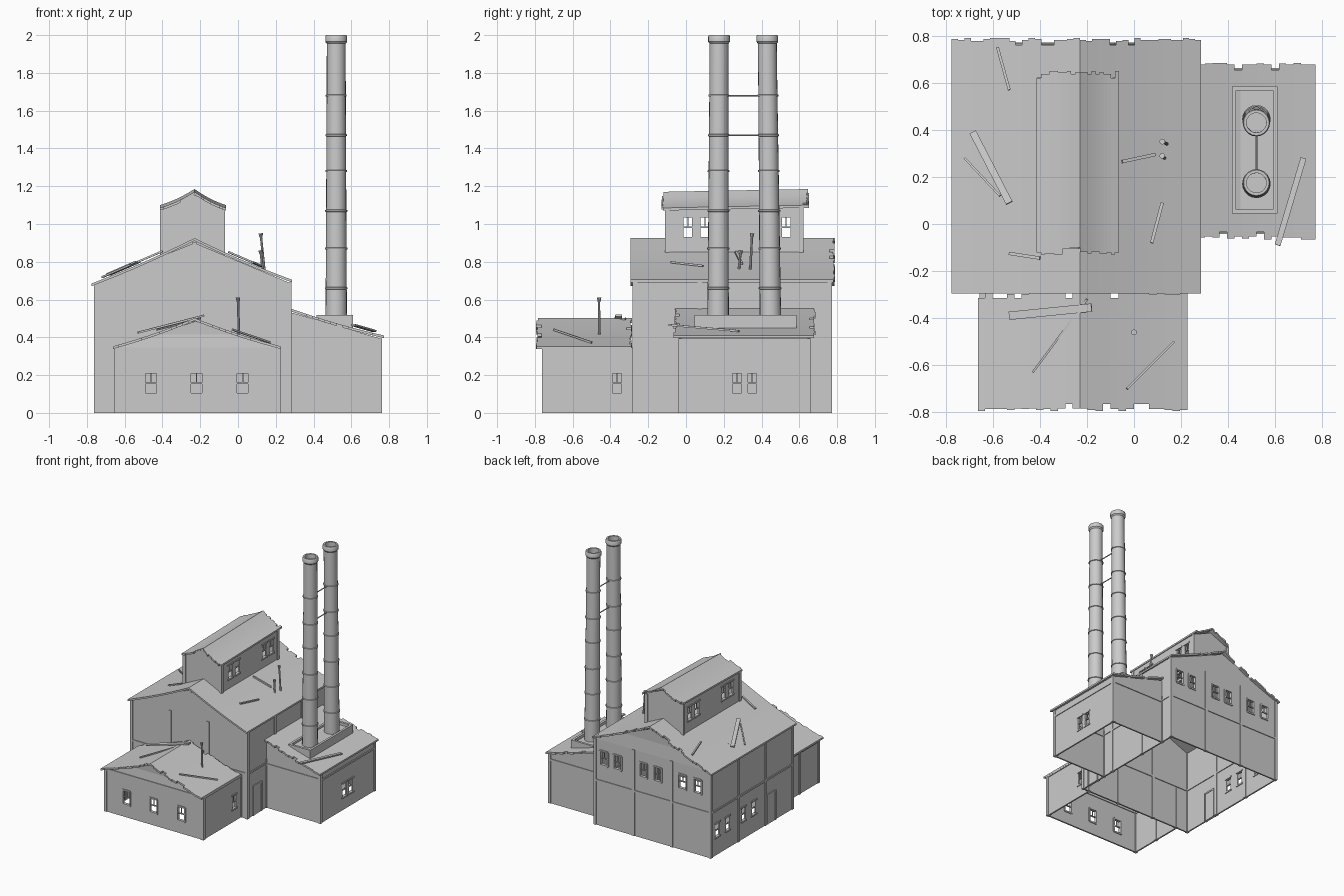
import bpy, bmesh, math, random
from mathutils import Vector

random.seed(4)
cube = bpy.data.objects.get("Cube")
if cube:
    bpy.data.objects.remove(cube, do_unlink=True)

grey = bpy.data.materials.new("plain grey")
grey.use_nodes = True
grey.diffuse_color = (0.6, 0.6, 0.6, 1)
grey.node_tree.nodes["Principled BSDF"].inputs["Base Color"].default_value = grey.diffuse_color


def finish(name, bm, recalc=True):
    if recalc:
        bmesh.ops.recalc_face_normals(bm, faces=bm.faces)
    mesh = bpy.data.meshes.new(name)
    bm.to_mesh(mesh)
    bm.free()
    mesh.materials.append(grey)
    obj = bpy.data.objects.new(name, mesh)
    bpy.context.collection.objects.link(obj)
    return obj


def box(name, low, high):
    low, high = Vector(low), Vector(high)
    bm = bmesh.new()
    bmesh.ops.create_cube(bm, size=1)
    for v in bm.verts:
        v.co = (low + high) / 2 + v.co * (high - low)
    return finish(name, bm)


def beam(name, start, end, width, depth, sides=0):
    """Square timber, or a round rod when sides is given."""
    start, end = Vector(start), Vector(end)
    axis = end - start
    bm = bmesh.new()
    if sides:
        bmesh.ops.create_cone(bm, cap_ends=True, segments=sides, radius1=width / 2,
                              radius2=depth / 2, depth=axis.length)
    else:
        bmesh.ops.create_cube(bm, size=1)
        bmesh.ops.scale(bm, vec=(width, depth, axis.length), verts=bm.verts)
    obj = finish(name, bm)
    obj.rotation_mode = 'QUATERNION'
    obj.rotation_quaternion = axis.to_track_quat('Z', 'Y')
    obj.location = (start + end) / 2
    return obj


WIN_W, WIN_H = 0.07, 0.115


def wall(name, start, end, base, top, windows=(), sill=0.1, gable=(), posts=0, band=None):
    """Thin wall with open framed windows, optional gable, posts and a band."""
    start, end = Vector((*start, 0)), Vector((*end, 0))
    length = (end - start).length
    along = (end - start).normalized()

    def at(u, z):
        return start + along * u + Vector((0, 0, z))

    bm = bmesh.new()
    half = WIN_W / 2
    cuts = sorted([0, length] + [w + s for w in windows for s in (-half, half)])
    levels = [base, sill, sill + WIN_H, top] if windows else [base, top]
    for i, (a, b) in enumerate(zip(cuts, cuts[1:])):
        for j, (c, d) in enumerate(zip(levels, levels[1:])):
            if i % 2 and j == 1:
                continue
            bm.faces.new([bm.verts.new(at(*p)) for p in ((a, c), (b, c), (b, d), (a, d))])
    if gable:
        outline = [(0, top), (length, top)] + list(gable)
        bm.faces.new([bm.verts.new(at(*p)) for p in outline])
    bmesh.ops.remove_doubles(bm, verts=bm.verts, dist=0.0005)
    obj = finish(name, bm)
    thick = obj.modifiers.new("thickness", 'SOLIDIFY')
    thick.thickness, thick.offset = 0.012, 0
    # window frames and glazing bars
    for w in windows:
        middle = sill + WIN_H / 2
        for side in (-half, half):
            beam(name + "_window_jamb", at(w + side, sill), at(w + side, sill + WIN_H), 0.012, 0.024)
            beam(name + "_window_rail", at(w - half, middle + side * WIN_H / WIN_W),
                 at(w + half, middle + side * WIN_H / WIN_W), 0.024, 0.012)
        beam(name + "_window_bar", at(w - half, middle), at(w + half, middle), 0.01, 0.007)
        beam(name + "_window_mullion", at(w, middle), at(w, sill + WIN_H), 0.006, 0.006)
    # posts and band
    for k in range(posts):
        u = length * k / (posts - 1)
        beam(name + "_post", at(u, base), at(u, top), 0.024, 0.024)
    if band:
        beam(name + "_band", at(0, band), at(length, band), 0.024, 0.014)


def roof(name, eave, ridge, y0, y1, strips=14, ragged=(True, True), sag=0.008, rise=0):
    """One roof slope of strips whose ends are broken unevenly."""
    bm = bmesh.new()
    (xa, za), (xb, zb) = eave, ridge

    def point(t, y):
        lift = rise * (y - y0) / (y1 - y0)
        return Vector((xa + (xb - xa) * t, y, za + (zb - za) * t - sag * math.sin(math.pi * t) + lift))

    def broken(flag):
        return random.choice((0, 0.004, 0.008, 0.012, 0.03)) if flag else 0

    for i in range(strips):
        front, back = y0 + broken(ragged[0]), y1 - broken(ragged[1])
        a, b = i / strips, (i + 1) / strips
        upper = [point(a, front), point(b, front), point(b, back), point(a, back)]
        down = Vector((0, 0, -0.014))
        top = [bm.verts.new(p) for p in upper]
        low = [bm.verts.new(p + down) for p in upper]
        bm.faces.new(top)
        bm.faces.new(low[::-1])
        for k in range(4):
            n = (k + 1) % 4
            bm.faces.new((top[k], low[k], low[n], top[n]))
    return finish(name, bm)


RIDGE = -0.23

# Main hall
L, R, F, B = -0.75, 0.27, -0.27, 0.76
peak = [(0.52, 0.9)]
wall("hall_front_wall", (L, F), (R, F), 0, 0.69, gable=peak, posts=4, band=0.36)
wall("hall_back_wall", (L, B), (R, B), 0, 0.69, (0.11, 0.245, 0.465, 0.59, 0.82, 0.94), 0.49,
     peak, 4, 0.36)
wall("hall_left_wall", (R, F), (R, B), 0, 0.69, posts=4, band=0.36)
wall("hall_right_wall", (L, F), (L, B), 0, 0.69, (0.49, 0.62, 0.82, 0.95), 0.14, posts=4, band=0.36)
roof("hall_roof_right", (-0.775, 0.685), (RIDGE, 0.925), -0.295, 0.79, 20, (False, True))
roof("hall_roof_left", (0.285, 0.705), (RIDGE, 0.925), -0.295, 0.79, 20, (False, True))
beam("hall_ridge_beam", (RIDGE, -0.28, 0.895), (RIDGE, B, 0.895), 0.02, 0.02)

# Doors
for name, x, y in (("left_door", R, -0.15), ("right_door", L, 0.0)):
    box(name, (x - 0.009, y - 0.045, 0), (x + 0.009, y + 0.045, 0.23))
    for side in (-0.05, 0.05):
        beam(name + "_jamb", (x, y + side, 0), (x, y + side, 0.235), 0.026, 0.012)
    beam(name + "_lintel", (x, y - 0.055, 0.235), (x, y + 0.055, 0.235), 0.026, 0.012)

# Front wing
wl, wr, wf = -0.645, 0.215, -0.75
wall("wing_front_wall", (wl, wf), (wr, wf), 0, 0.345, (0.185, 0.425, 0.67), 0.1,
     [(0.42, 0.485)], 2, 0.34)
wall("wing_left_wall", (wr, wf), (wr, F), 0, 0.345, (0.385,), 0.1, posts=2, band=0.335)
wall("wing_right_wall", (wl, wf), (wl, F), 0, 0.345, posts=3, band=0.335)
roof("wing_roof_right", (-0.663, 0.352), (RIDGE, 0.502), -0.795, -0.285)
roof("wing_roof_left", (0.228, 0.352), (RIDGE, 0.502), -0.795, -0.285)

# Boiler house on the side
sr, sf, sb = 0.75, -0.03, 0.65
lean = [(0, 0.535)]
wall("boiler_front_wall", (R, sf), (sr, sf), 0, 0.395, gable=lean, posts=2, band=0.35)
wall("boiler_back_wall", (R, sb), (sr, sb), 0, 0.395, gable=lean, posts=2, band=0.35)
wall("boiler_side_wall", (sr, sf), (sr, sb), 0, 0.395, (0.3, 0.38), 0.1, posts=2, band=0.345)
roof("boiler_roof", (0.772, 0.41), (0.27, 0.555), -0.065, 0.685, 16)

# Roof monitor
ml, mr, mf, mb = -0.4, -0.08, -0.1, 0.61
for name, y in (("monitor_front_wall", mf), ("monitor_back_wall", mb)):
    wall(name, (ml, y), (mr, y), 0.76, 1.085, gable=[(0.165, 1.155)], posts=2)
for name, x in (("monitor_left_wall", mr), ("monitor_right_wall", ml)):
    wall(name, (x, mf), (x, mb), 0.82, 1.085, (0.11, 0.2, 0.54, 0.63), 0.925, posts=2)
roof("monitor_roof_right", (-0.414, 1.085), (RIDGE, 1.17), -0.13, 0.65, 10, rise=0.015)
roof("monitor_roof_left", (-0.064, 1.085), (RIDGE, 1.17), -0.13, 0.65, 10, rise=0.015)

# Chimney plinth with raised rim
box("plinth", (0.43, 0.055, 0.42), (0.6, 0.575, 0.495))
for x in (0.425, 0.6):
    box("plinth_rim_long", (x - 0.009, 0.045, 0.45), (x + 0.009, 0.585, 0.517))
for y in (0.053, 0.577):
    box("plinth_rim_short", (0.42, y - 0.009, 0.45), (0.605, y + 0.009, 0.517))


# Chimney stacks
def lathe(name, profile, bottom, top, segments=20):
    bm = bmesh.new()
    rings = []
    for radius, z in profile:
        t = (z - 0.49) / 1.51
        centre = Vector(bottom).lerp(Vector(top), t)
        rings.append([bm.verts.new((centre.x + radius * math.cos(a), centre.y + radius * math.sin(a), z))
                      for a in (math.tau * k / segments for k in range(segments))])
    for low, high in zip(rings, rings[1:]):
        for k in range(segments):
            n = (k + 1) % segments
            bm.faces.new((low[k], low[n], high[n], high[k]))
    bm.faces.new(rings[-1])
    obj = finish(name, bm)
    bpy.ops.object.select_all(action='DESELECT')
    obj.select_set(True)
    bpy.context.view_layer.objects.active = obj
    bpy.ops.object.shade_smooth_by_angle(angle=math.radians(35))


profile = [(0.057, 0.49)]
for z in (0.66, 0.87, 1.07, 1.28, 1.47, 1.68):
    shaft = 0.059 - 0.005 * z
    profile += [(shaft, z - 0.006), (shaft + 0.005, z - 0.004), (shaft + 0.005, z + 0.004), (shaft, z + 0.006)]
profile += [(0.05, 1.955), (0.058, 1.965), (0.058, 1.992), (0.054, 2.0), (0.042, 2.0), (0.042, 1.9)]
for name, low_y, high_y in (("front_stack", 0.17, 0.175), ("back_stack", 0.447, 0.43)):
    lathe(name, profile, (0.52, low_y, 0), (0.52, high_y, 0))
for z in (1.47, 1.68):
    beam("stack_tie_rod", (0.52, 0.2, z), (0.52, 0.42, z), 0.008, 0.008, 8)


# Loose timber lying on the roofs
def hall_top(x):
    return 0.925 - 0.43 * abs(x - RIDGE)


def wing_top(x):
    return 0.505 - 0.34 * abs(x - RIDGE)


def boiler_top(x):
    return 0.56 - 0.29 * (x - 0.27)


def lay(surface, x0, y0, x1, y1, width=0.009):
    beam("loose_plank", (x0, y0, surface(x0) + 0.004), (x1, y1, surface(x1) + 0.004), width, 0.01)


lay(hall_top, -0.685, 0.39, -0.53, 0.09, 0.03)
lay(hall_top, -0.72, 0.28, -0.57, 0.12)
lay(hall_top, -0.58, 0.75, -0.53, 0.57, 0.012)
lay(hall_top, -0.53, -0.125, -0.4, -0.145, 0.014)
lay(hall_top, -0.05, 0.265, 0.09, 0.295, 0.014)
lay(hall_top, 0.12, 0.09, 0.075, -0.08, 0.014)
lay(wing_top, -0.43, -0.63, -0.2, -0.32)
lay(wing_top, -0.03, -0.7, 0.17, -0.5)
beam("long_plank", (-0.53, -0.39, 0.425), (-0.18, -0.355, 0.515), 0.035, 0.01)
lay(boiler_top, 0.61, -0.09, 0.72, 0.28, 0.025)

# Vent pipes with small caps
for foot, tip in (((0.14, 0.34, 0.75), (0.12, 0.35, 0.95)),
                  ((0.13, 0.28, 0.76), (0.12, 0.29, 0.86)),
                  ((0.005, -0.46, 0.41), (0, -0.46, 0.61))):
    foot, tip = Vector(foot), Vector(tip)
    beam("vent_pipe", foot, tip, 0.014, 0.012, 10)
    beam("vent_cap", tip - (tip - foot).normalized() * 0.022, tip, 0.016, 0.024, 10)
